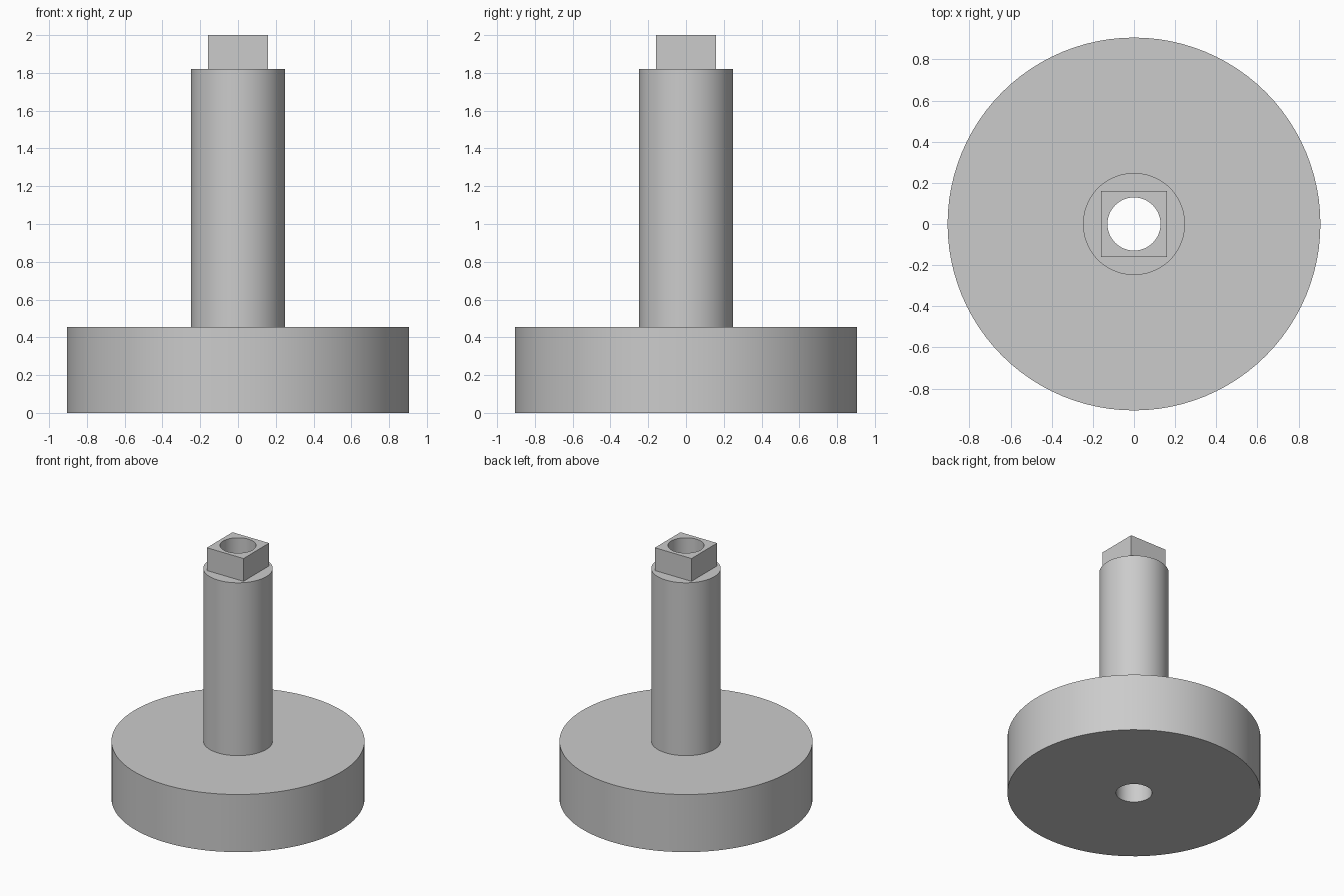
import bpy, bmesh, math

if "Cube" in bpy.data.objects:
    bpy.data.objects.remove(bpy.data.objects["Cube"])

SEGMENTS = 96  # multiple of 8, so that the square gets exact corners


def ring(bm, size, z, square=False):
    """Loop of vertices: a circle of radius size, or a square of half-width size."""
    verts = []
    for k in range(SEGMENTS):
        a = 2 * math.pi * k / SEGMENTS
        c, s = math.cos(a), math.sin(a)
        r = size / max(abs(c), abs(s)) if square else size
        verts.append(bm.verts.new((r * c, r * s, z)))
    return verts


BORE, SHAFT, BASE, HEAD = 0.129, 0.248, 0.906, 0.16
BASE_TOP, SHAFT_TOP, TOP = 0.455, 1.82, 2.0

bm = bmesh.new()
loops = [
    # disc base
    ring(bm, BORE, 0), ring(bm, BASE, 0), ring(bm, BASE, BASE_TOP),
    # round shaft
    ring(bm, SHAFT, BASE_TOP), ring(bm, SHAFT, SHAFT_TOP),
    # square drive head
    ring(bm, HEAD, SHAFT_TOP, True), ring(bm, HEAD, TOP, True),
    # top rim of the through bore, closing back to the first loop
    ring(bm, BORE, TOP),
]
for lower, upper in zip(loops, loops[1:] + loops[:1]):
    for k in range(SEGMENTS):
        n = (k + 1) % SEGMENTS
        bm.faces.new((lower[k], lower[n], upper[n], upper[k]))

mesh = bpy.data.meshes.new("flanged_hollow_shaft")
bm.to_mesh(mesh)
bm.free()

# plain grey metal
grey = bpy.data.materials.new("light grey")
grey.diffuse_color = (0.6, 0.6, 0.6, 1)
grey.use_nodes = True
grey.node_tree.nodes["Principled BSDF"].inputs["Base Color"].default_value = grey.diffuse_color
mesh.materials.append(grey)

obj = bpy.data.objects.new("flanged_hollow_shaft", mesh)
bpy.context.collection.objects.link(obj)
bpy.context.view_layer.objects.active = obj
obj.select_set(True)
bpy.ops.object.shade_smooth_by_angle(angle=math.radians(30))
